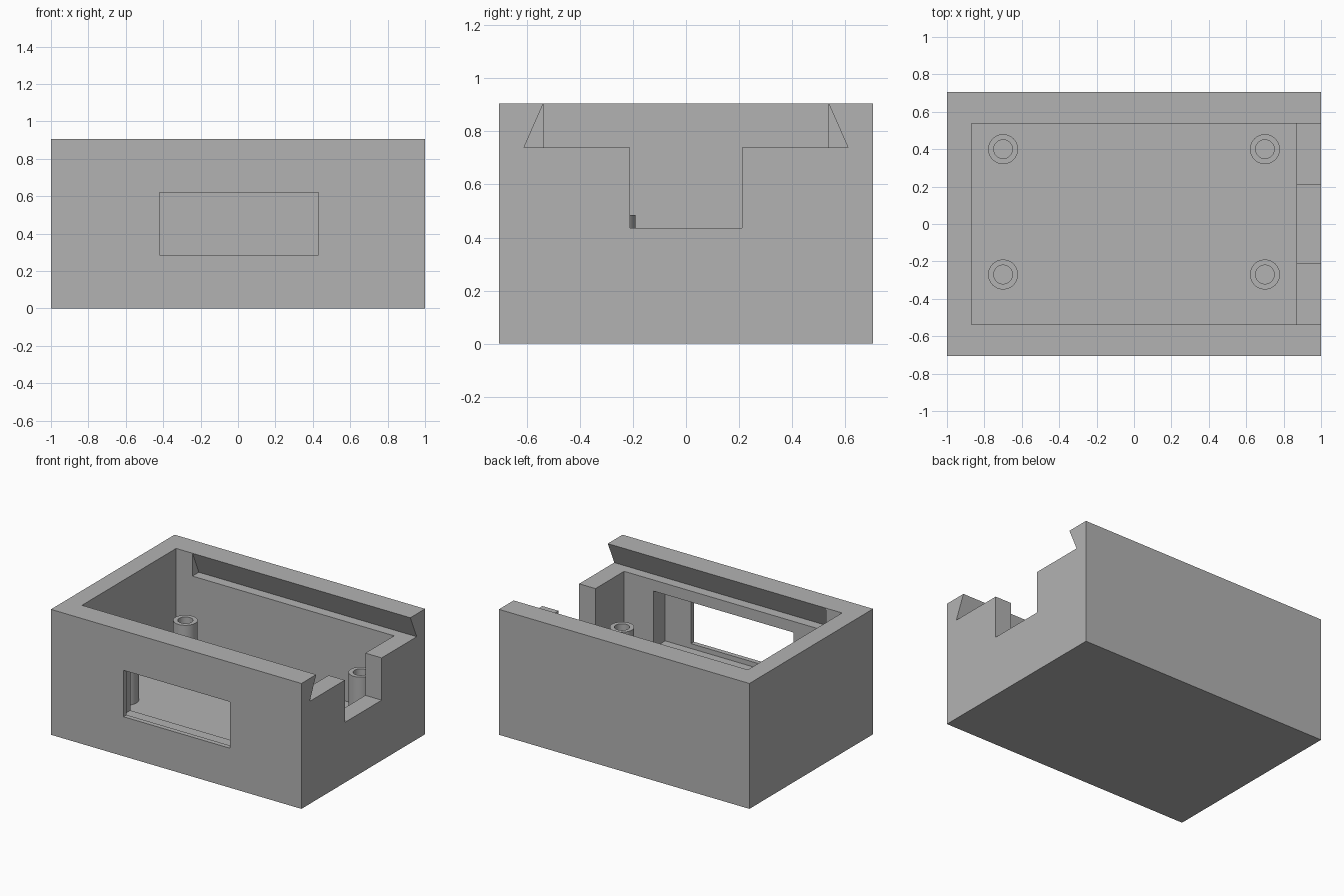
import bpy
import bmesh
from mathutils import Matrix, Vector

cube = bpy.data.objects.get("Cube")
if cube:
    bpy.data.objects.remove(cube, do_unlink=True)

# Overall sizes
HALF_X, HALF_Y, HEIGHT = 1.0, 0.705, 0.905
IN_X, IN_Y, FLOOR = 0.87, 0.537, 0.165
LEDGE, ABOVE = 0.74, 1.1
POST_TOP, POST_R, HOLE_R = 0.485, 0.08, 0.05

grey = bpy.data.materials.new("plain grey")
grey.use_nodes = True
GREY = (0.45, 0.45, 0.45, 1)
grey.diffuse_color = GREY
grey.node_tree.nodes["Principled BSDF"].inputs["Base Color"].default_value = GREY


def make_object(name, bm):
    bmesh.ops.recalc_face_normals(bm, faces=bm.faces)
    mesh = bpy.data.meshes.new(name)
    bm.to_mesh(mesh)
    bm.free()
    mesh.materials.append(grey)
    obj = bpy.data.objects.new(name, mesh)
    bpy.context.collection.objects.link(obj)
    return obj


def box(name, x, y, z):
    """Box from (low, high) ranges on each axis."""
    size = [r[1] - r[0] for r in (x, y, z)]
    mid = Vector([sum(r) / 2 for r in (x, y, z)])
    bm = bmesh.new()
    bmesh.ops.create_cube(bm, size=1, matrix=Matrix.Translation(mid) @ Matrix.Diagonal((*size, 1)))
    return make_object(name, bm)


def prism_along_x(name, profile, x):
    """Extrude a (y, z) profile over an x range."""
    bm = bmesh.new()
    face = bm.faces.new([bm.verts.new((x[0], py, pz)) for py, pz in profile])
    ext = bmesh.ops.extrude_face_region(bm, geom=[face])
    moved = [g for g in ext["geom"] if isinstance(g, bmesh.types.BMVert)]
    bmesh.ops.translate(bm, verts=moved, vec=(x[1] - x[0], 0, 0))
    return make_object(name, bm)


def activate(obj):
    bpy.ops.object.select_all(action="DESELECT")
    obj.select_set(True)
    bpy.context.view_layer.objects.active = obj


def cut(target, cutter):
    cutter.hide_render = True
    mod = target.modifiers.new("cut", "BOOLEAN")
    mod.operation, mod.solver, mod.object = "DIFFERENCE", "EXACT", cutter
    activate(target)
    bpy.ops.object.modifier_apply(modifier=mod.name)
    bpy.data.objects.remove(cutter, do_unlink=True)


def tube(name, x, y):
    """Hollow post made by spinning its wall section."""
    bm = bmesh.new()
    section = [(HOLE_R, FLOOR), (POST_R, FLOOR), (POST_R, POST_TOP), (HOLE_R, POST_TOP)]
    verts = [bm.verts.new((x + r, y, z)) for r, z in section]
    edges = [bm.edges.new((verts[i], verts[(i + 1) % 4])) for i in range(4)]
    bmesh.ops.spin(bm, geom=verts + edges, cent=(x, y, 0), axis=(0, 0, 1),
                   angle=6.2831853, steps=48, use_merge=False)
    bmesh.ops.remove_doubles(bm, verts=bm.verts, dist=0.0005)
    obj = make_object(name, bm)
    activate(obj)
    bpy.ops.object.shade_smooth_by_angle()
    return obj


# Case body with its open cavity
case = box("case_body", (-HALF_X, HALF_X), (-HALF_Y, HALF_Y), (0, HEIGHT))
cut(case, box("cavity", (-IN_X, IN_X), (-IN_Y, IN_Y), (FLOOR, ABOVE)))

# Dovetail slot for a sliding lid, open at the +x end
slope = (0.61 - IN_Y) / (HEIGHT - LEDGE)
top_y = 0.61 - slope * (ABOVE - LEDGE)
cut(case, prism_along_x("lid_slot", [(-0.61, LEDGE), (0.61, LEDGE), (top_y, ABOVE), (-top_y, ABOVE)],
                        (-0.74, 1.2)))

# Notch in the end wall
cut(case, box("end_notch", (0.8, 1.2), (-0.21, 0.21), (0.435, ABOVE)))

# Display pocket inside the front wall, and its window
cut(case, box("display_pocket", (-0.484, 0.635), (-0.67, -0.5), (0.25, 0.66)))
cut(case, box("display_window", (-0.42, 0.43), (-0.8, -0.6), (0.285, 0.62)))

# Hollow mounting posts
for side, x in (("left", 0.7), ("right", -0.7)):
    for end, y in (("back", 0.4), ("front", -0.27)):
        tube(f"{end}_{side}_post", x, y)
